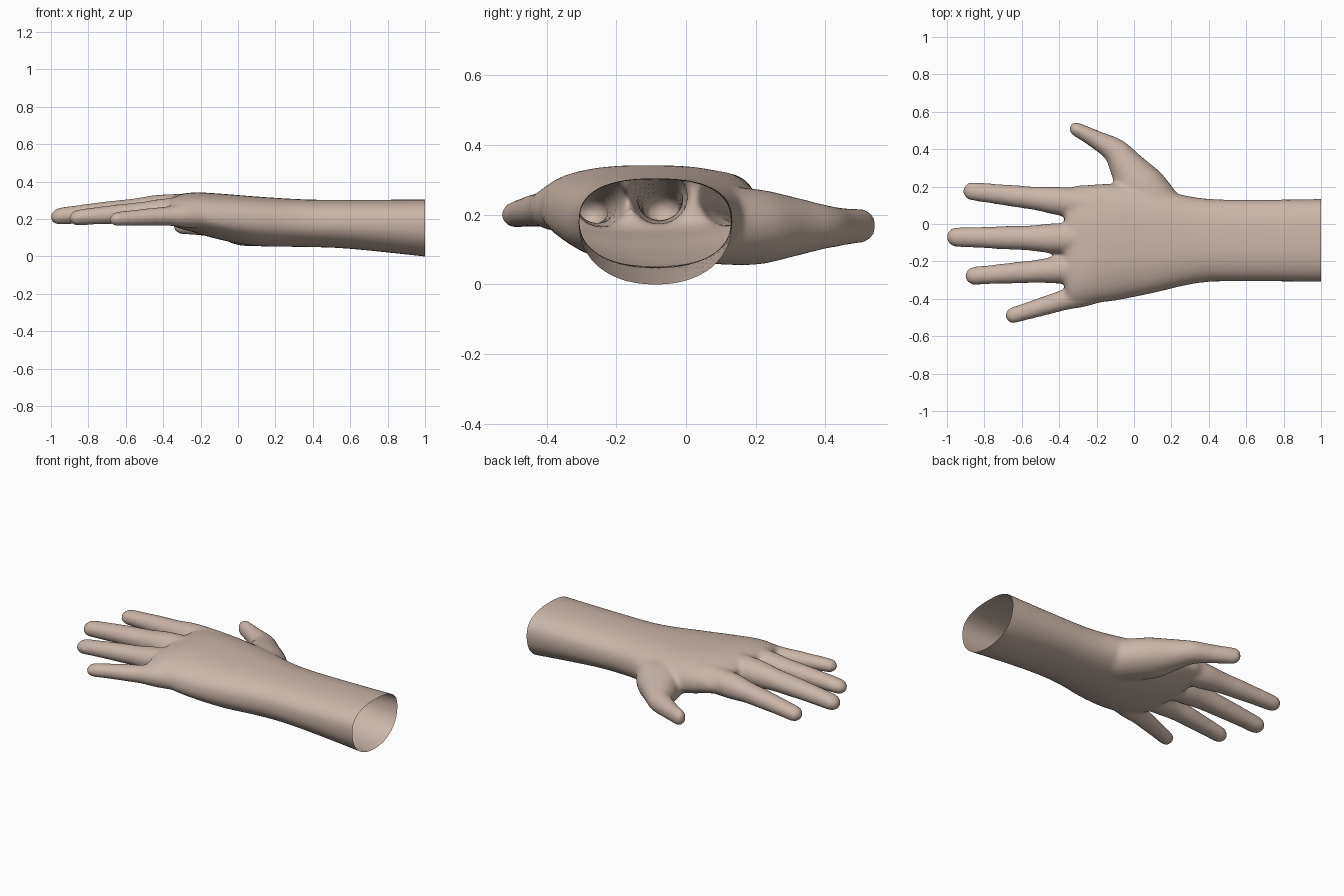
import bpy, bmesh, math
from mathutils import Vector

cube = bpy.data.objects.get("Cube")
if cube:
    bpy.data.objects.remove(cube)

skin = bpy.data.materials.new("skin")
skin.use_nodes = True
skin.diffuse_color = (0.6, 0.47, 0.4, 1)
skin.node_tree.nodes["Principled BSDF"].inputs["Base Color"].default_value = skin.diffuse_color

SIDES = 32
ANGLES = [math.tau * i / SIDES for i in range(SIDES)]


def spline(rows, steps=6):
    """Catmull-Rom interpolation of rows of numbers."""
    points = [Vector(row) for row in rows]
    padded = [points[0]] + points + [points[-1]]
    path = []
    for before, start, end, after in zip(padded, padded[1:], padded[2:], padded[3:]):
        for step in range(steps):
            t = step / steps
            bend = 2 * before - 5 * start + 4 * end - after
            twist = 3 * start - before - 3 * end + after
            path.append(start + (end - before) * t / 2 + bend * t * t / 2 + twist * t ** 3 / 2)
    return path + [points[-1]]


def add_tube(bm, rings):
    """Bridge rings of points into one closed tube."""
    loops = [[bm.verts.new(point) for point in ring] for ring in rings]
    for ring, following in zip(loops, loops[1:]):
        for i in range(SIDES):
            bm.faces.new((ring[i - 1], ring[i], following[i], following[i - 1]))
    bm.faces.new(loops[0])
    bm.faces.new(loops[-1])


def squared(value, exponent):
    return math.copysign(abs(value) ** (2 / exponent), value)


def add_palm(bm, rows):
    """Rows: x, right edge, left edge, bottom, widest height, top."""
    rings = []
    for x, right, left, bottom, middle, top in spline(rows):
        ring = []
        for angle in ANGLES:
            across, up = math.cos(angle), math.sin(angle)
            exponent = 2.5 if up > 0 else 2.2
            height = top - middle if up > 0 else middle - bottom
            ring.append((x, (right + left) / 2 + (left - right) / 2 * squared(across, exponent),
                         middle + height * squared(up, exponent)))
        rings.append(ring)
    add_tube(bm, rings)


def add_digit(bm, rows):
    """Rows: x, y, z, half width, half height; closed by a round tip."""
    path = spline(rows)
    end = path[-1]
    centre, radius = Vector(end[:3]), end[3]
    forward = (centre - Vector(path[-3][:3])).normalized()
    for step in range(1, 6):
        angle = step * 0.29
        tip = centre + forward * radius * math.sin(angle)
        path.append(Vector((*tip, *(size * math.cos(angle) for size in end[3:]))))
    rings = []
    for i, point in enumerate(path):
        along = path[min(i + 1, len(path) - 1)] - path[max(i - 1, 0)]
        side = Vector((-along.y, along.x, 0)).normalized()
        x, y, z, width, height = point
        rings.append([Vector((x, y, z + height * math.sin(angle))) + side * width * math.cos(angle)
                      for angle in ANGLES])
    add_tube(bm, rings)


def add_finger(bm, root, tip, radius):
    """Straight finger that thins towards its tip and droops a little."""
    root, tip = Vector(root), Vector(tip)
    rows = []
    for t, swell in ((0, 1.58), (0.3, 1.53), (0.48, 1.27), (0.66, 1.18), (0.84, 1.07), (1, 1)):
        centre = root.lerp(tip, t)
        centre.z = root.z + (tip.z - root.z) * t * t
        rows.append((*centre, radius * swell, radius * swell * (1 - 0.12 * t)))
    add_digit(bm, rows)


bm = bmesh.new()

# Forearm, wrist and palm
add_palm(bm, [
    (1.08, -.31, .135, -.01, .18, .305),
    (.6, -.307, .13, .04, .18, .302),
    (.35, -.315, .14, .05, .18, .305),
    (.1, -.37, .19, .055, .19, .32),
    (-.1, -.41, .215, .09, .2, .336),
    (-.24, -.425, .21, .13, .22, .342),
    (-.33, -.42, .2, .155, .235, .325),
    (-.37, -.37, .16, .18, .24, .3)])

# Index, middle, ring and little fingers
add_finger(bm, (-.2, .1, .245), (-.865, .175, .215), .05)
add_finger(bm, (-.2, -.08, .255), (-.95, -.07, .215), .053)
add_finger(bm, (-.2, -.23, .24), (-.855, -.277, .208), .049)
add_finger(bm, (-.12, -.33, .22), (-.645, -.488, .2), .044)

# Thumb
add_digit(bm, [
    (.16, .04, .17, .13, .11),
    (.04, .19, .165, .135, .11),
    (-.04, .31, .165, .095, .085),
    (-.1, .39, .165, .07, .065),
    (-.2, .45, .165, .05, .055),
    (-.31, .508, .168, .038, .049)])

bmesh.ops.recalc_face_normals(bm, faces=bm.faces)
mesh = bpy.data.meshes.new("hand")
bm.to_mesh(mesh)
bm.free()
hand = bpy.data.objects.new("hand", mesh)
bpy.context.collection.objects.link(hand)

# Fuse everything into one soft skin
remesh = hand.modifiers.new("fuse", "REMESH")
remesh.mode = "VOXEL"
remesh.voxel_size = 0.012
smooth = hand.modifiers.new("soften", "SMOOTH")
smooth.factor = 0.5
smooth.iterations = 12
fused = bpy.data.meshes.new_from_object(hand.evaluated_get(bpy.context.evaluated_depsgraph_get()))
hand.modifiers.clear()
hand.data = fused

# Cut the forearm open
bm = bmesh.new()
bm.from_mesh(fused)
bmesh.ops.bisect_plane(bm, geom=bm.verts[:] + bm.edges[:] + bm.faces[:], plane_co=(1, 0, 0),
                       plane_no=(1, 0, 0), clear_outer=True)
for face in bm.faces:
    face.smooth = True
bm.to_mesh(fused)
bm.free()
fused.materials.append(skin)
